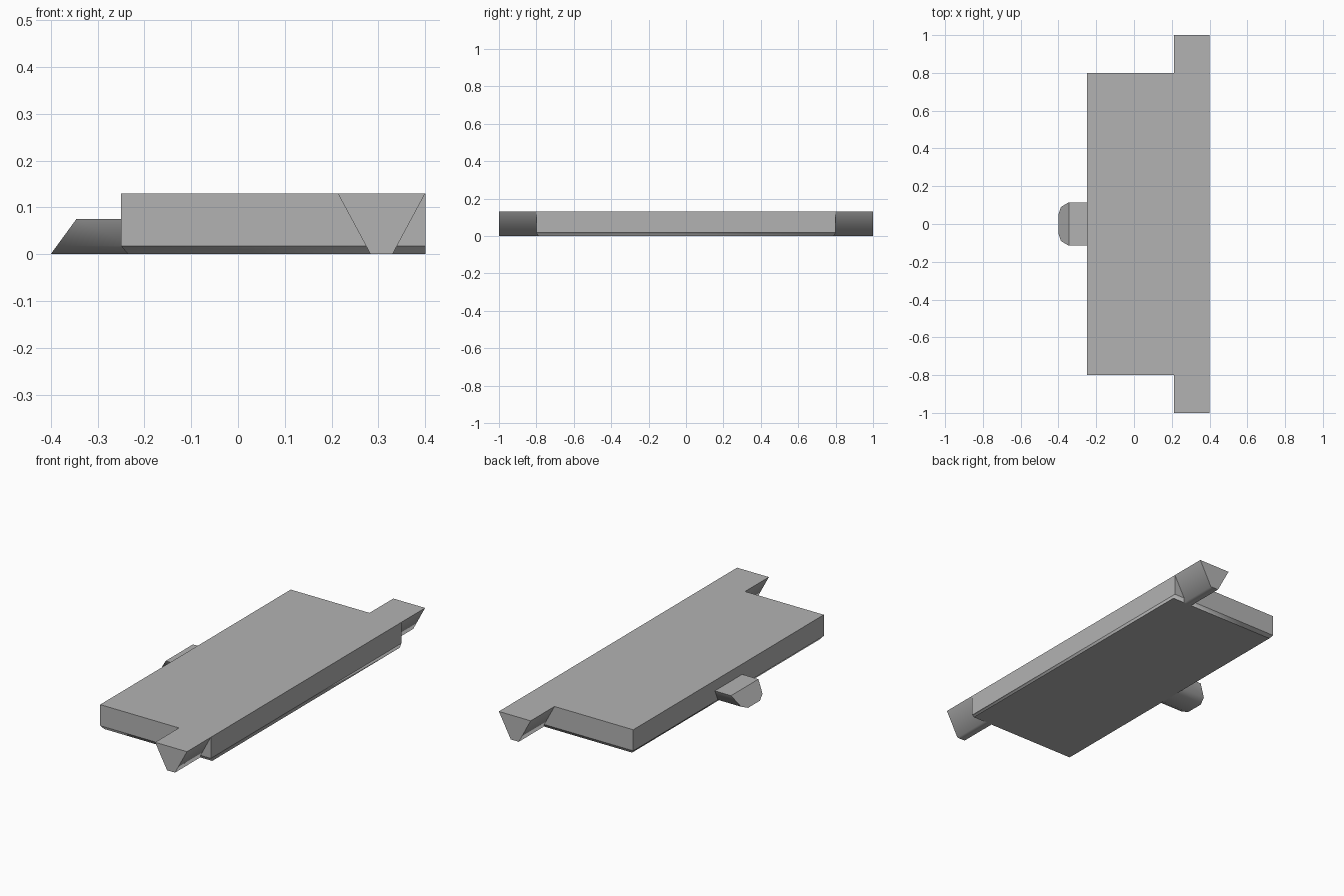
import bpy
import bmesh
import math

cube = bpy.data.objects.get("Cube")
if cube:
    bpy.data.objects.remove(cube, do_unlink=True)

GREY = (0.45, 0.45, 0.45, 1)
mat = bpy.data.materials.new("plain grey")
mat.use_nodes = True
mat.diffuse_color = GREY
mat.node_tree.nodes["Principled BSDF"].inputs["Base Color"].default_value = GREY


def loft(name, start, end, smooth_angle):
    """Join two matching outlines into a closed solid."""
    bm = bmesh.new()
    a = [bm.verts.new(p) for p in start]
    b = [bm.verts.new(p) for p in end]
    bm.faces.new(a)
    bm.faces.new(b)
    n = len(a)
    for i in range(n):
        j = (i + 1) % n
        bm.faces.new((a[i], a[j], b[j], b[i]))
    bmesh.ops.recalc_face_normals(bm, faces=bm.faces)
    mesh = bpy.data.meshes.new(name)
    bm.to_mesh(mesh)
    bm.free()
    mesh.materials.append(mat)
    obj = bpy.data.objects.new(name, mesh)
    bpy.context.collection.objects.link(obj)
    bpy.ops.object.select_all(action="DESELECT")
    obj.select_set(True)
    bpy.context.view_layer.objects.active = obj
    bpy.ops.object.shade_smooth_by_angle(angle=math.radians(smooth_angle))
    return obj


# Flap plate: lower edge bevelled on three sides, straight along the hinge side
LEFT, RIGHT, HALF, TOP, BEVEL = -0.25, 0.4, 0.8, 0.13, 0.018
plate = loft("flap_plate",
             [(LEFT, -HALF, BEVEL), (RIGHT, -HALF, BEVEL),
              (RIGHT, HALF, BEVEL), (LEFT, HALF, BEVEL)],
             [(LEFT, -HALF, TOP), (RIGHT, -HALF, TOP),
              (RIGHT, HALF, TOP), (LEFT, HALF, TOP)], 30)
bm = bmesh.new()
bm.from_mesh(plate.data)
bottom = min(bm.faces, key=lambda f: f.calc_center_median().z)
lower = bmesh.ops.extrude_discrete_faces(bm, faces=[bottom])["faces"][0]
for v in lower.verts:
    v.co.z = 0
    v.co.y -= math.copysign(0.012, v.co.y)
    if v.co.x < 0:
        v.co.x += 0.015
bmesh.ops.remove_doubles(bm, verts=bm.verts, dist=0.0001)
bmesh.ops.recalc_face_normals(bm, faces=bm.faces)
bm.to_mesh(plate.data)
bm.free()

# Wedge-shaped hinge pins at both ends
pin = [(0.213, TOP), (0.4, TOP), (0.33, 0), (0.283, 0)]
for name, side in (("front_hinge_pin", -1), ("back_hinge_pin", 1)):
    loft(name, [(x, side * 0.785, z) for x, z in pin],
         [(x, side, z) for x, z in pin], 65)

# Finger tab: rounded underneath, its outer end cut at a slant
half_tab = [(0.115, 0.075), (0.09, 0.018), (0.05, 0)]
tab = half_tab + [(-y, z) for y, z in reversed(half_tab)]
loft("finger_tab", [(LEFT + 0.02, y, z) for y, z in tab],
     [(-0.4 + z * 0.73, y, z) for y, z in tab], 50)
